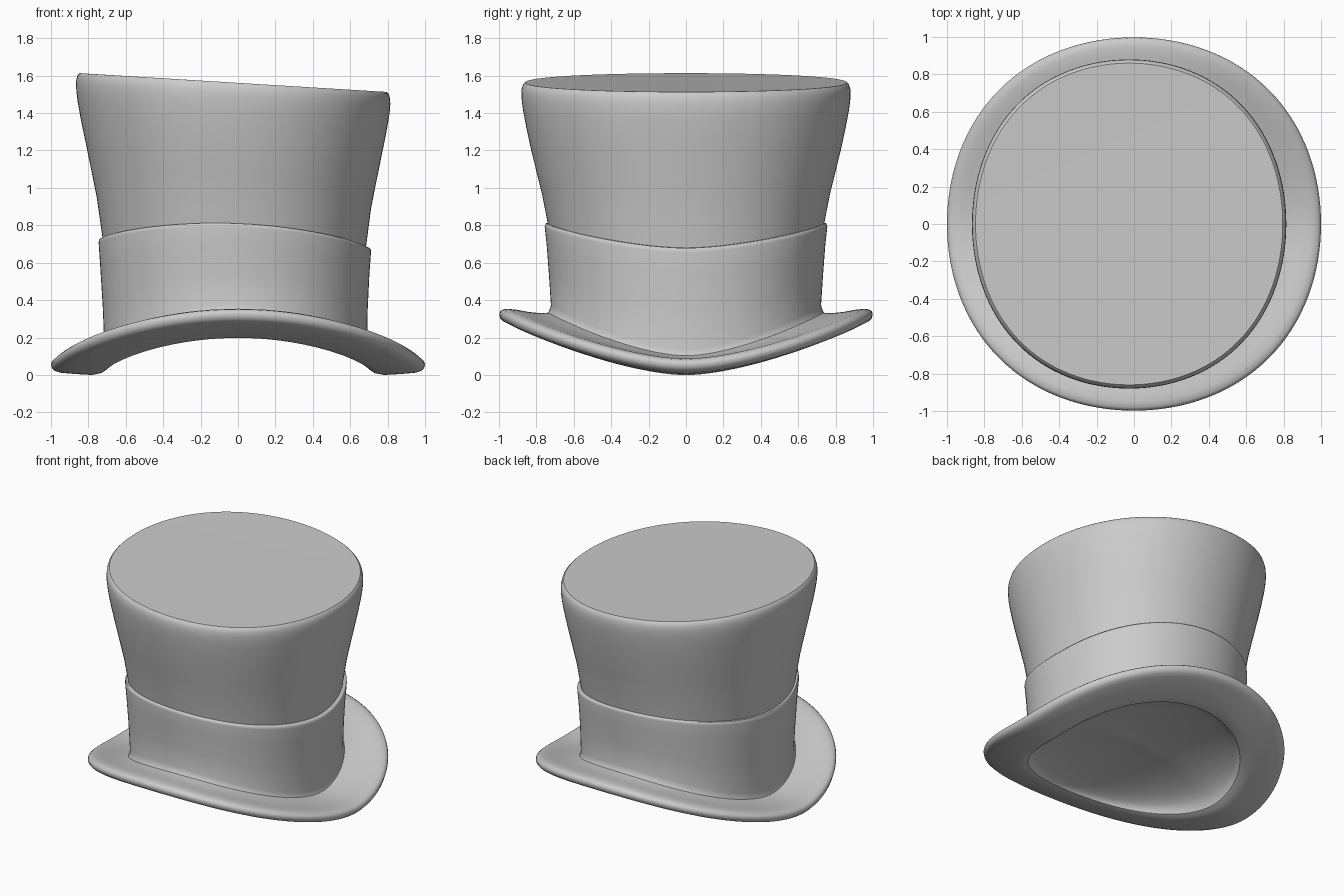
import bpy, math

SEG = 128


def loft(name, rings, cap=False, angle=40):
    """Loft squarish ovals (rx, ry, centre x, z at sides, z at front/back, tilt)."""
    verts, faces = [], []
    for rx, ry, cx, zs, zf, tilt in rings:
        for i in range(SEG):
            a = 2 * math.pi * i / SEG
            c, s = math.cos(a), math.sin(a)
            f = ((s * s + 0.01) ** 0.8 - 0.0251) / 0.983   # saddle curve
            q = 1 + 0.018 * math.sin(2 * a) ** 2           # fuller diagonals
            verts.append((cx + rx * c * q, ry * s * q, zs + (zf - zs) * f + tilt * c * q))
    for k in range(len(rings) - 1):
        for i in range(SEG):
            j = (i + 1) % SEG
            faces.append((k * SEG + i, k * SEG + j, (k + 1) * SEG + j, (k + 1) * SEG + i))
    if cap:
        r = rings[-1]
        verts.append((r[2], 0, (r[3] + r[4]) / 2))
        b = (len(rings) - 1) * SEG
        faces += [(b + i, b + (i + 1) % SEG, len(verts) - 1) for i in range(SEG)]
    me = bpy.data.meshes.new(name)
    me.from_pydata(verts, [], faces)
    me.update()
    ob = bpy.data.objects.new(name, me)
    bpy.context.collection.objects.link(ob)
    bpy.ops.object.select_all(action='DESELECT')
    ob.select_set(True)
    bpy.context.view_layer.objects.active = ob
    bpy.ops.object.shade_smooth_by_angle(angle=math.radians(angle))
    return ob


# curled brim: underside, rounded edge, upper side
brim = [(.70, .71, .030, .20), (.73, .74, .010, .198), (.78, .79, 0, .210),
        (.87, .87, .005, .240), (.95, .95, .012, .273), (.98, .978, .022, .288),
        (.995, .993, .037, .303), (1.0, .998, .055, .324), (.996, .994, .070, .340),
        (.983, .98, .081, .350), (.95, .95, .088, .354), (.90, .90, .086, .348),
        (.82, .84, .086, .337), (.75, .77, .093, .330), (.69, .715, .105, .335)]
loft("brim", [(rx, ry, 0, zs, zf, 0) for rx, ry, zs, zf in brim], angle=60)

# shallow hollow under the hat
hollow = []
for k in range(10):
    t = math.radians(9.4 * k)
    c, s = math.cos(t), math.sin(t)
    hollow.append((.70 * c, .71 * c, 0, .03 + .23 * s, .20 + .07 * s, 0))
# rings run inward, so mirror in y to make the faces look downward
hollow = [(rx, -ry, cx, zs, zf, t) for rx, ry, cx, zs, zf, t in hollow]
loft("inner_hollow", hollow, cap=True, angle=60)

# wide hat band with a small flare at the foot and a rounded top lip
loft("hat_band", [
    (.715, .745, -.01, .090, .325, 0), (.705, .73, -.012, .11, .345, 0),
    (.702, .722, -.012, .14, .375, -.002), (.708, .732, -.015, .35, .53, -.01),
    (.719, .745, -.017, .55, .70, -.02), (.728, .755, -.017, .68, .79, -.025),
    (.727, .754, -.017, .695, .803, -.025), (.721, .748, -.018, .703, .81, -.025),
    (.700, .727, -.018, .705, .811, -.025)], angle=50)

# flaring crown with a slanted top
crown = [(.735, .69, .79, -.025), (.768, .92, .96, -.03), (.795, 1.05, 1.07, -.034),
         (.827, 1.20, 1.20, -.04), (.853, 1.32, 1.32, -.044), (.870, 1.41, 1.41, -.048),
         (.877, 1.46, 1.46, -.05), (.880, 1.50, 1.50, -.05), (.878, 1.53, 1.53, -.05),
         (.871, 1.553, 1.553, -.05), (.860, 1.563, 1.563, -.05), (.852, 1.563, 1.563, -.05)]
loft("crown", [(ry * .955, ry, -.02 - .006 * min(1, (zs - .69) / .7), zs, zf, t)
               for ry, zs, zf, t in crown], angle=35)

# flat slanted lid
loft("crown_top", [(.814, .852, -.026, 1.563, 1.563, -.05),
                   (.4, .42, -.026, 1.56, 1.56, -.0246)], cap=True)
